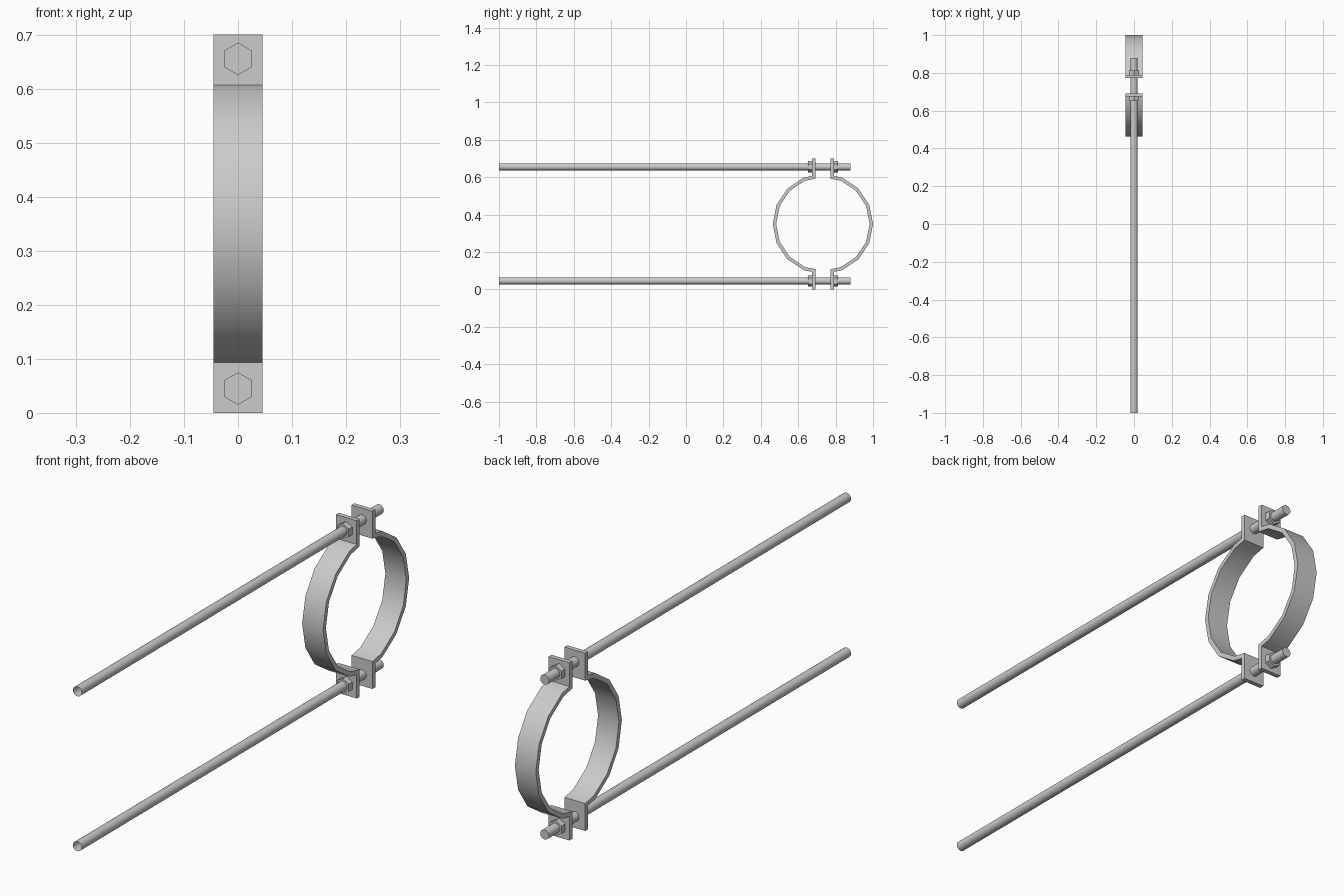
import bpy, bmesh
from math import sin, cos, tan, pi, radians

if "Cube" in bpy.data.objects:
    bpy.data.objects.remove(bpy.data.objects["Cube"])

CY, CZ = 0.732, 0.35         # ring centre
R, T = 0.268, 0.018          # outer radius, strap thickness
HALF_W = 0.0455              # half strap width
GAP, TAB = 0.04, 0.058       # tab inner / outer distance from ring centre
BOLT = 0.305                 # rod height above / below centre


def finish(name, bm, smooth=True):
    bmesh.ops.recalc_face_normals(bm, faces=bm.faces)
    me = bpy.data.meshes.new(name)
    bm.to_mesh(me)
    bm.free()
    ob = bpy.data.objects.new(name, me)
    bpy.context.collection.objects.link(ob)
    if smooth:
        bpy.context.view_layer.objects.active = ob
        ob.select_set(True)
        bpy.ops.object.shade_smooth_by_angle(angle=radians(35))
        ob.select_set(False)
    return ob


def rod_along_y(name, sides, r, y0, y1, z, open_front=False, smooth=True):
    bm = bmesh.new()
    rings = [[bm.verts.new((r * sin(2 * pi * i / sides), y, z + r * cos(2 * pi * i / sides)))
              for i in range(sides)] for y in (y0, y1)]
    for i in range(sides):
        j = (i + 1) % sides
        bm.faces.new((rings[0][i], rings[0][j], rings[1][j], rings[1][i]))
    bm.faces.new(rings[1])
    if not open_front:
        bm.faces.new(rings[0])
    ob = finish(name, bm, smooth)
    return ob


def arc(r, stop):
    # 16-sided half ring, upper quarter, cut off where it meets the tab
    pts = [(r * cos(pi / 8 * i), r * sin(pi / 8 * i)) for i in range(4)]
    (x0, z0), (x1, z1) = pts[3], (0, r)
    pts.append((stop, z0 + (z1 - z0) * (x0 - stop) / (x0 - x1)))
    return pts


def half_clamp(name, side):
    # quarter strip of quads: ring strap, then upright tab; mirrored below
    outer, inner = arc(R, TAB), arc(R - T, GAP)
    outer.append((TAB, 0.35))
    inner.append((GAP, 0.35))
    outer = [(x, -z) for x, z in outer[:0:-1]] + outer
    inner = [(x, -z) for x, z in inner[:0:-1]] + inner
    bm = bmesh.new()
    rows = [[bm.verts.new((x, CY + side * p[0], CZ + p[1]))
             for x, p in ((-HALF_W, o), (HALF_W, o), (HALF_W, n), (-HALF_W, n))]
            for o, n in zip(outer, inner)]
    for a, b in zip(rows, rows[1:]):
        for k in range(4):
            m = (k + 1) % 4
            bm.faces.new((a[k], a[m], b[m], b[k]))
    bm.faces.new(rows[0])
    bm.faces.new(rows[-1])
    return finish(name, bm)


# Clamp halves
half_clamp("front_clamp_half", -1)
half_clamp("back_clamp_half", 1)

# Threaded rods with a nut outside each tab
for label, s in (("upper", 1), ("lower", -1)):
    z = CZ + s * BOLT
    rod_along_y(label + "_rod", 24, 0.019, -1.0, 0.88, z, open_front=True)
    rod_along_y(label + "_front_nut", 6, 0.03, CY - TAB - 0.022, CY - TAB, z, smooth=False)
    rod_along_y(label + "_back_nut", 6, 0.03, CY + TAB, CY + TAB + 0.022, z, smooth=False)
